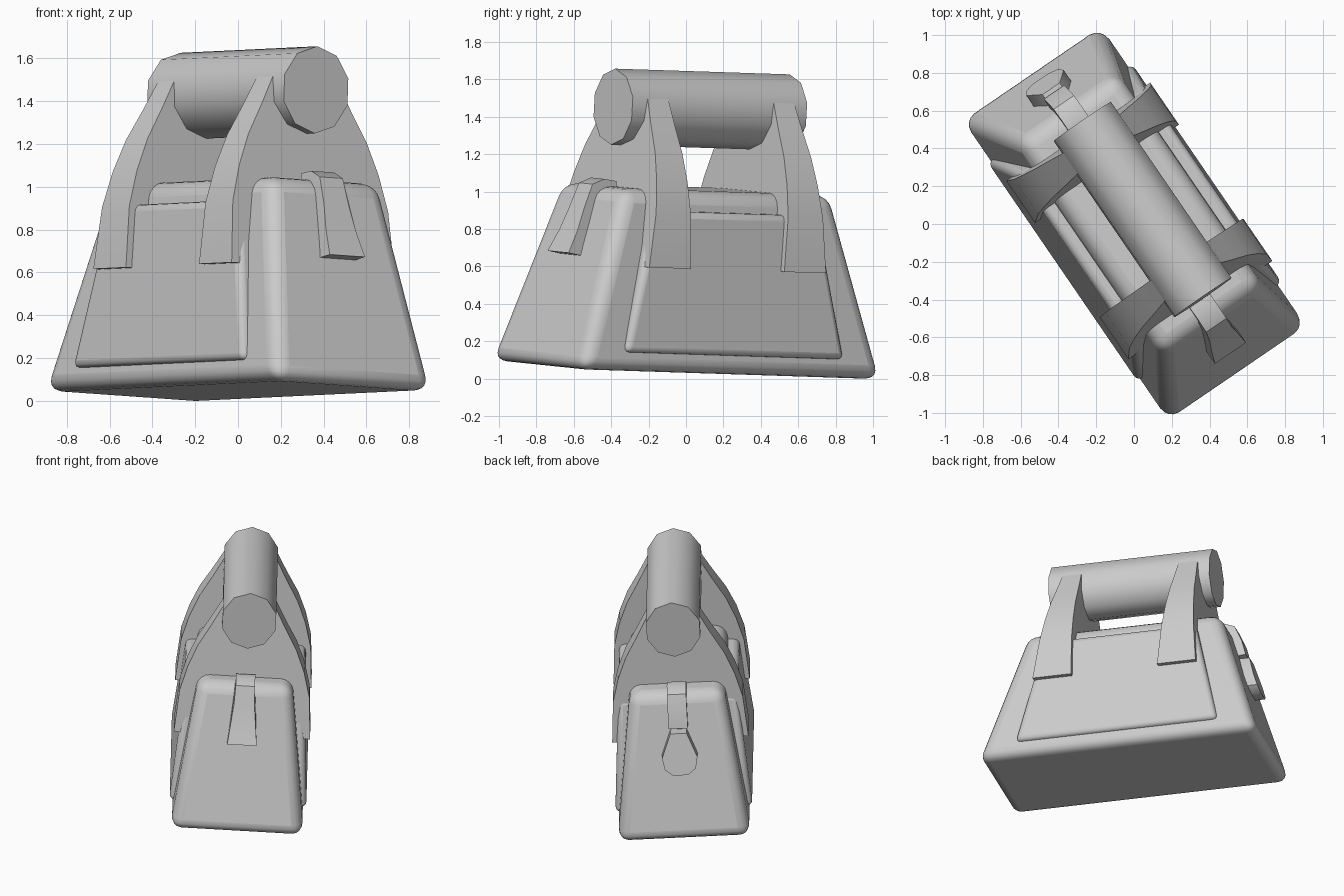
import bpy, bmesh, math
from mathutils import Matrix

cube = bpy.data.objects.get("Cube")
if cube:
    bpy.data.objects.remove(cube, do_unlink=True)

# One plain grey for the whole bag
grey = bpy.data.materials.new("plain_grey")
grey.use_nodes = True
tone = (0.6, 0.6, 0.6, 1)
grey.diffuse_color = tone
grey.node_tree.nodes["Principled BSDF"].inputs["Base Color"].default_value = tone

# The bag lies turned on the ground and slightly tilted; parts are built
# in its own frame: x along the bag, y across it, z up
POSE = (Matrix.Translation((0, 0, 0.046)) @ Matrix.Rotation(math.radians(-55.6), 4, 'Z')
        @ Matrix.Rotation(-0.027, 4, 'Y') @ Matrix.Rotation(-0.058, 4, 'X'))


def finish(name, bm, bevel=0, segments=3):
    bmesh.ops.recalc_face_normals(bm, faces=bm.faces)
    mesh = bpy.data.meshes.new(name)
    bm.to_mesh(mesh)
    bm.free()
    mesh.materials.append(grey)
    obj = bpy.data.objects.new(name, mesh)
    bpy.context.collection.objects.link(obj)
    obj.matrix_world = POSE
    if bevel:
        mod = obj.modifiers.new("rounded_edges", 'BEVEL')
        mod.width, mod.segments = bevel, segments
    bpy.ops.object.select_all(action='DESELECT')
    obj.select_set(True)
    bpy.context.view_layer.objects.active = obj
    bpy.ops.object.shade_smooth_by_angle(angle=math.radians(40))


def loft(name, ring_a, ring_b, **options):
    """Solid between two matching outlines."""
    bm = bmesh.new()
    a = [bm.verts.new(p) for p in ring_a]
    b = [bm.verts.new(p) for p in ring_b]
    n = len(a)
    bm.faces.new(a)
    bm.faces.new(b[::-1])
    for i in range(n):
        j = (i + 1) % n
        bm.faces.new((a[i], b[i], b[j], a[j]))
    finish(name, bm, **options)


def rectangle(hx, y0, y1, z):
    return [(-hx, y0, z), (hx, y0, z), (hx, y1, z), (-hx, y1, z)]


# Main bag, tapering to the top
loft("bag_body", rectangle(0.978, -0.452, 0.452, 0), rectangle(0.675, -0.318, 0.318, 0.97),
     bevel=0.075, segments=4)

# Side pockets
for side, label in ((-1, "right"), (1, "left")):
    loft(label + "_pocket", rectangle(0.71, side * 0.2, side * 0.466, 0.1),
         rectangle(0.53, side * 0.2, side * 0.405, 0.86), bevel=0.035)

# Arched carrying webs, narrowing towards the roll
half = [(0.462, 0.56), (0.44, 0.85), (0.395, 1.02), (0.335, 1.17), (0.25, 1.32), (0.168, 1.475)]
arch = half + [(-y, z) for y, z in reversed(half)]


def web_edge(low, high):
    return [(low + (high - low) * (z - 0.56) / 0.915, y, z) for y, z in arch]


for label, low, high in (("front", 0.455, 0.4), ("back", -0.42, -0.415)):
    loft(label + "_web", web_edge(low - 0.135, high - 0.065),
         web_edge(low + 0.135, high + 0.065))

# Roll on top, with an edge uppermost
bm = bmesh.new()
bmesh.ops.create_cone(bm, cap_ends=True, segments=10, radius1=0.204, radius2=0.204, depth=1.13)
bmesh.ops.transform(bm, matrix=Matrix.Translation((0, 0, 1.395)) @ Matrix.Diagonal((1, 0.93, 1, 1))
                    @ Matrix.Rotation(math.pi / 2, 4, 'Y')
                    @ Matrix.Rotation(math.radians(18), 4, 'Z'), verts=bm.verts)
finish("top_roll", bm)


# Closure tabs hanging over both ends: (distance, height, half width)
def tab(name, outer, inner, sign):
    outline = outer + inner[::-1]
    edges = [[(sign * x, s * w, z) for x, z, w in outline] for s in (-1, 1)]
    loft(name, edges[0], edges[1])


tab("front_tab",
    [(0.56, 1.0, 0.065), (0.64, 1.01, 0.065), (0.715, 0.98, 0.065), (0.765, 0.85, 0.07),
     (0.81, 0.73, 0.085), (0.87, 0.61, 0.1)],
    [(0.56, 0.94, 0.065), (0.62, 0.94, 0.065), (0.65, 0.9, 0.065), (0.67, 0.83, 0.07),
     (0.7, 0.72, 0.085), (0.74, 0.59, 0.1)], 1)
tab("back_tab",
    [(0.56, 1.0, 0.065), (0.64, 1.01, 0.065), (0.715, 0.98, 0.065), (0.765, 0.87, 0.065),
     (0.795, 0.76, 0.065)],
    [(0.56, 0.94, 0.065), (0.62, 0.94, 0.065), (0.65, 0.9, 0.065), (0.67, 0.85, 0.065),
     (0.71, 0.75, 0.065)], -1)

# Rounded clasp below the back tab, leaning outwards
clasp = [(0.055, 0.735), (0.12, 0.575), (0.105, 0.5), (0.05, 0.46)]
clasp += [(-y, z) for y, z in reversed(clasp)]
loft("back_clasp", [(-1.04 + 0.3 * z, y, z) for y, z in clasp],
     [(-0.965 + 0.3 * z, y, z) for y, z in clasp])
